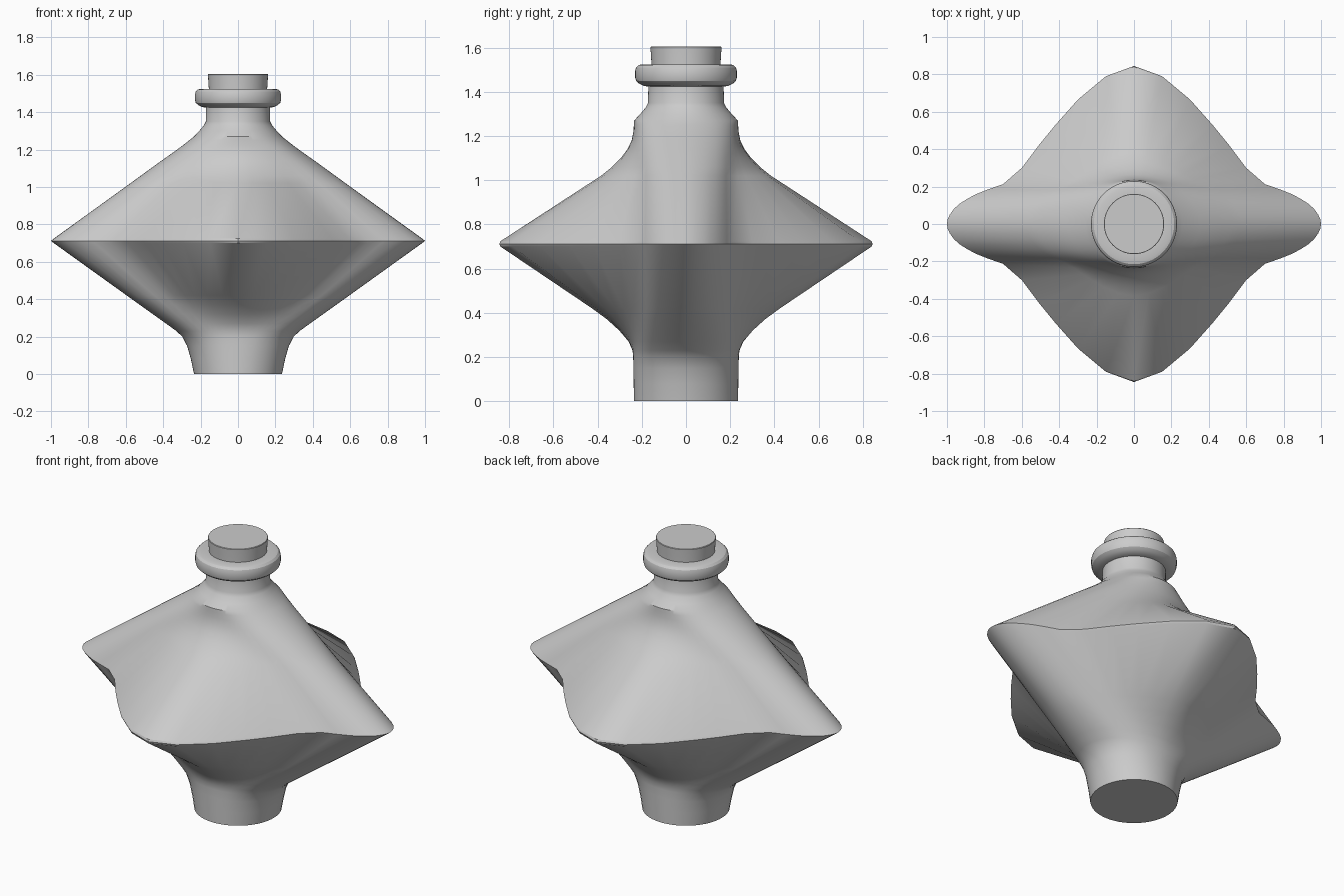
import bpy, bmesh
from math import sin, cos, pi, radians

if "Cube" in bpy.data.objects:
    bpy.data.objects.remove(bpy.data.objects["Cube"])

R = 0.235  # radius of the round base section

# One quarter of the widest outline: x, y, matching angle on the round section
STAR = [(1, 0, 0), (.996, .025, 6), (.985, .05, 12), (.962, .082, 20), (.93, .11, 28),
        (.89, .135, 35), (.85, .157, 42), (.78, .185, 50), (.70, .213, 58),
        (.60, .30, 65), (.51, .42, 70), (.42, .53, 74), (.30, .665, 79),
        (.15, .79, 84.5), (0, .845, 90)]

# Rings up the body: z, half width in x, half depth in y
RINGS = [(0, .235, .235), (.08, .252, .237), (.15, .272, .238), (.20, .298, .239),
         (.23, .33, .242), (.27, .385, .26), (.32, .455, .302), (.37, .525, .357),
         (.42, .595, .425), (.70, .985, .84), (.712, 1, .845), (.724, .985, .84),
         (1.02, .575, .385), (1.06, .52, .335), (1.10, .465, .295), (1.14, .41, .265),
         (1.18, .353, .246), (1.22, .298, .238), (1.25, .26, .236), (1.27, .235, .235),
         (1.30, .207, .207), (1.33, .182, .182), (1.35, .172, .172), (1.44, .170, .170)]


def finish(name, bm, angle=30):
    bmesh.ops.recalc_face_normals(bm, faces=bm.faces)
    me = bpy.data.meshes.new(name)
    bm.to_mesh(me)
    bm.free()
    ob = bpy.data.objects.new(name, me)
    bpy.context.collection.objects.link(ob)
    bpy.ops.object.select_all(action='DESELECT')
    ob.select_set(True)
    bpy.context.view_layer.objects.active = ob
    bpy.ops.object.shade_smooth_by_angle(angle=radians(angle))
    return ob


def loft(name, rings):
    bm = bmesh.new()
    loops = [[bm.verts.new(p) for p in ring] for ring in rings]
    n = len(loops[0])
    for a, b in zip(loops, loops[1:]):
        for i in range(n):
            j = (i + 1) % n
            bm.faces.new((a[i], a[j], b[j], b[i]))
    bm.faces.new(loops[0][::-1])
    bm.faces.new(loops[-1])
    return finish(name, bm)


def body_ring(z, hx, hy):
    # Blend from a circle to the four-pointed outline
    r = min(R, hx)
    tx = max(0, (hx - R) / (1 - R))
    ty = max(0, (hy - R) / (.845 - R))
    q = []
    for sx, sy, a in STAR:
        cx, cy = r * cos(radians(a)), r * sin(radians(a))
        q.append((cx + (sx - R * cos(radians(a))) * tx if tx else cx,
                  cy + (sy - R * sin(radians(a))) * ty if ty else cy))
    pts = q + [(-x, y) for x, y in q[-2::-1]]
    pts += [(x, -y) for x, y in pts[-2:0:-1]]
    return [(x, y, z) for x, y in pts]


def lathe(name, profile, n=64):
    return loft(name, [[(r * cos(2 * pi * i / n), r * sin(2 * pi * i / n), z)
                        for i in range(n)] for r, z in profile])


# Flask body with neck
loft("bottle_body", [body_ring(*r) for r in RINGS])
# Rounded lip collar
lathe("lip_collar", [(.165, 1.423), (.19, 1.427), (.212, 1.437), (.226, 1.45), (.23, 1.465),
                     (.23, 1.495), (.226, 1.51), (.215, 1.521), (.20, 1.525), (.158, 1.525)])
# Stopper
lathe("stopper", [(.154, 1.45), (.156, 1.525), (.161, 1.602), (.159, 1.605)])
